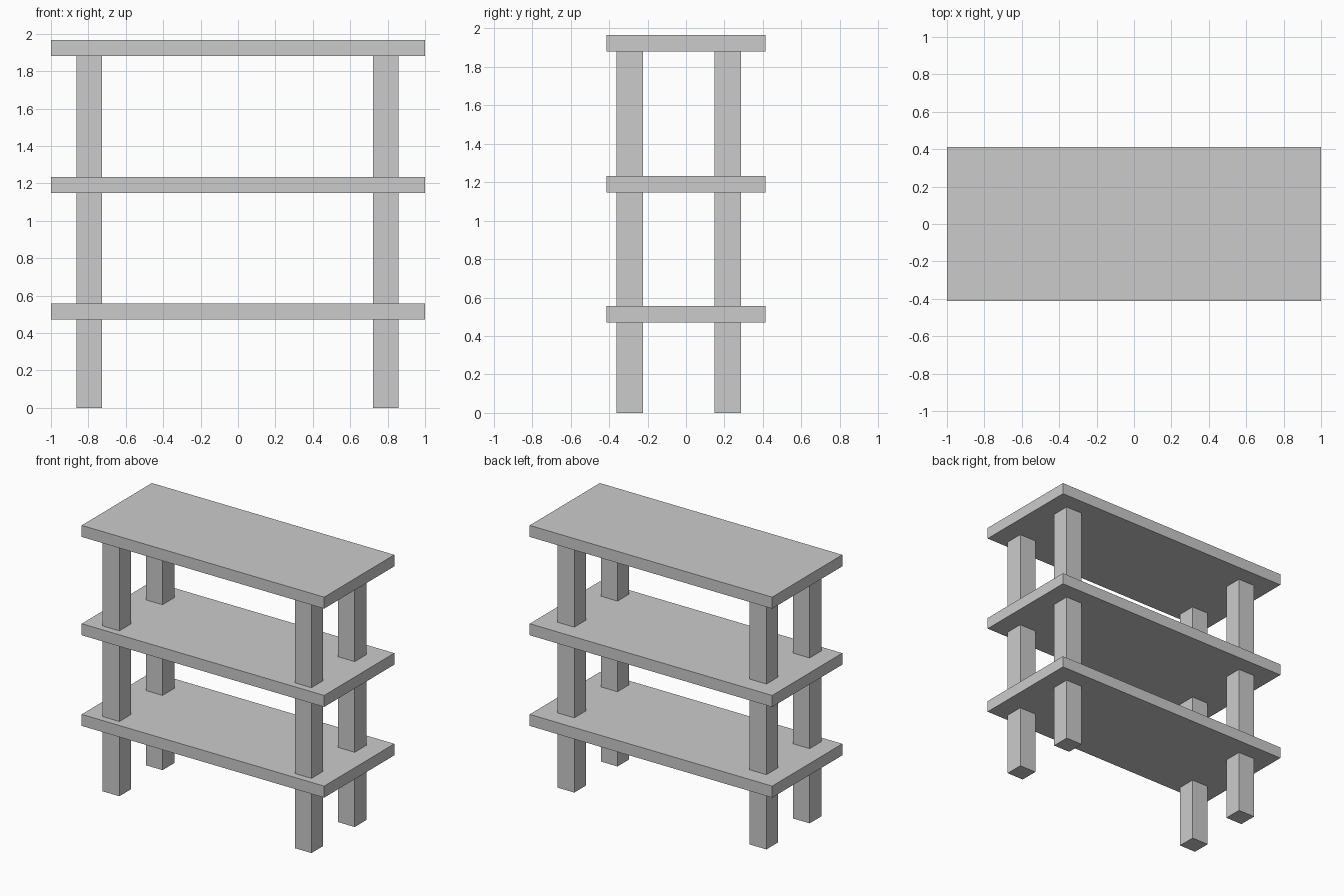
import bpy

if "Cube" in bpy.data.objects:
    bpy.data.objects.remove(bpy.data.objects["Cube"])


def box(name, x, y, z):
    """Add a box spanning the given (min, max) ranges."""
    bpy.ops.mesh.primitive_cube_add(size=1)
    ob = bpy.context.object
    ob.name = name
    ob.location = [(a + b) / 2 for a, b in (x, y, z)]
    ob.scale = [b - a for a, b in (x, y, z)]
    bpy.ops.object.transform_apply(location=False, rotation=False, scale=True)
    return ob


# Three identical shelf boards
THICKNESS = 0.086
for name, z in (("bottom_shelf", 0.471), ("middle_shelf", 1.147), ("top_shelf", 1.88)):
    box(name, (-1, 1), (-0.413, 0.413), (z, z + THICKNESS))

# Four square posts, running through the lower shelves up to the top board
for side, x in (("left", -0.795), ("right", 0.79)):
    for end, y in (("front", -0.292), ("back", 0.217)):
        box(f"{end}_{side}_post", (x - 0.069, x + 0.069), (y - 0.069, y + 0.069), (0, 1.88))
